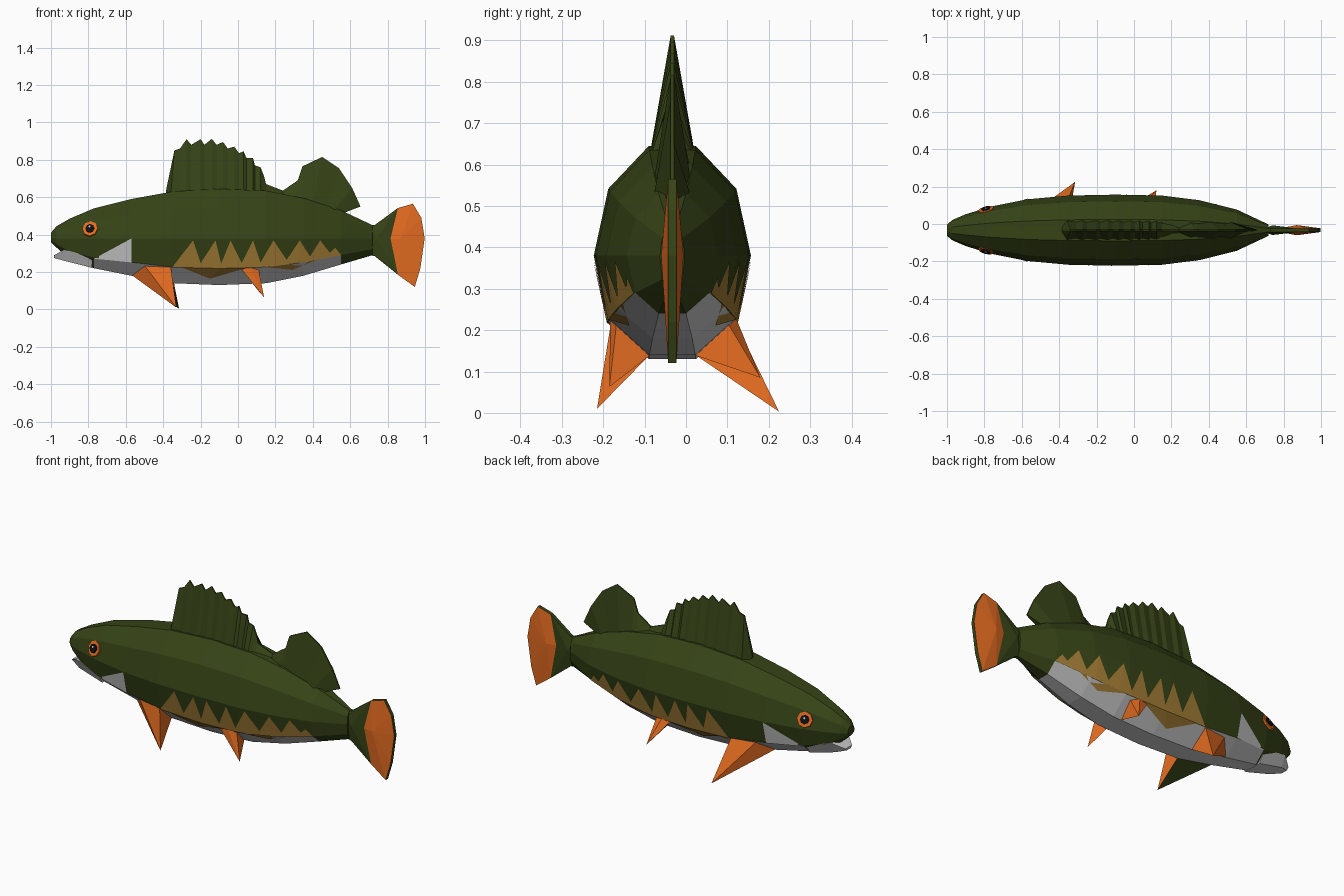
import bpy, bmesh, math
from mathutils import Vector

if "Cube" in bpy.data.objects:
    bpy.data.objects.remove(bpy.data.objects["Cube"])

CY = -0.033   # body centre line in y
MID = 0.38    # height of the lateral line


def material(name, rgb):
    m = bpy.data.materials.new(name)
    m.diffuse_color = (*rgb, 1)
    m.use_nodes = True
    m.node_tree.nodes["Principled BSDF"].inputs["Base Color"].default_value = m.diffuse_color
    return m


GREEN = material("olive_green", (0.036, 0.056, 0.008))
ORANGE = material("fin_orange", (0.78, 0.15, 0.015))
YELLOW = material("stripe_yellow", (0.36, 0.20, 0.035))
BLACK = material("pupil_black", (0.005, 0.005, 0.006))


def make(name, verts, faces, mats=(), slots=None, fix=False):
    me = bpy.data.meshes.new(name)
    me.from_pydata([(x, y + CY, z) for x, y, z in verts], [], faces)
    for m in mats:
        me.materials.append(m)
    if slots:
        me.polygons.foreach_set("material_index", slots)
    if fix:
        bm = bmesh.new()
        bm.from_mesh(me)
        bmesh.ops.recalc_face_normals(bm, faces=bm.faces)
        bm.to_mesh(me)
        bm.free()
    ob = bpy.data.objects.new(name, me)
    bpy.context.collection.objects.link(ob)
    return ob


# Body stations: x, half width, top z, bottom z
ST = [(-1, .03, .41, .36), (-.97, .055, .445, .33), (-.9, .085, .485, .27),
      (-.77, .125, .54, .22), (-.57, .165, .59, .18), (-.35, .185, .63, .14),
      (-.1, .19, .645, .13), (.15, .185, .635, .14), (.35, .16, .595, .18),
      (.55, .11, .53, .24), (.72, .03, .45, .29)]


def station(x):
    for a, b in zip(ST, ST[1:]):
        if x <= b[0]:
            t = (x - a[0]) / (b[0] - a[0])
            return [p + (q - p) * t for p, q in zip(a, b)][1:]
    return ST[-1][1:]


def half_ring(x):
    w, t, b = station(x)
    return [(.3 * w, t), (.815 * w, MID + .61 * (t - MID)), (w, MID),
            (.815 * w, MID + .64 * (b - MID)), (.3 * w, b)]


def skin_y(x, z):
    h = half_ring(x)
    for (y0, z0), (y1, z1) in zip(h, h[1:]):
        if z >= z1 - 1e-6:
            return y0 + (y1 - y0) * (z - z0) / (z1 - z0)
    return h[-1][0]


# Body and belly share one ten-sided loft
verts, green, grey = [], [], []
for x, *_ in ST:
    h = half_ring(x)
    verts += [(x, y, z) for y, z in h] + [(x, -y, z) for y, z in reversed(h)]
for k in range(len(ST) - 1):
    for i in range(10):
        j = (i + 1) % 10
        f = (k * 10 + i, k * 10 + 10 + i, k * 10 + 10 + j, k * 10 + j)
        under = i in (3, 4, 5) and 3 <= k <= 8 or i == 4 and k == 2
        (grey if under else green).append(f)
n = len(verts)
green += [tuple(range(10)), tuple(range(n - 1, n - 11, -1))]
make("body", verts, green, [GREEN])
make("belly", verts, grey)

# Lower jaw wedge
jaw = []
for x, w, t, b in [(-.985, .03, .288, .275), (-.93, .072, .32, .26), (-.78, .09, .28, .222)]:
    jaw += [(x, w, t), (x, .6 * w, b), (x, -.6 * w, b), (x, -w, t)]
jf = [(k + i, k + (i + 1) % 4, k + 4 + (i + 1) % 4, k + 4 + i) for k in (0, 4) for i in range(4)]
make("lower_jaw", jaw, jf + [(0, 1, 2, 3), (8, 9, 10, 11)], fix=True)


# Flat markings laid on the skin of both flanks
def marking(name, polys, mats=()):
    v, f = [], []
    for s in (-1, 1):
        for p in polys:
            q = [(x, s * (skin_y(x, z) + .004), z - .001) for x, z in p]
            a = sum(p[i - 1][0] * p[i][1] - p[i][0] * p[i - 1][1] for i in range(len(p)))
            idx = list(range(len(v), len(v) + len(q)))
            f.append(idx if a * s < 0 else idx[::-1])
            v += q
    make(name, v, f, mats)


marking("gill_patch", [[(-.77, .272), (-.57, .38), (-.57, .252)]])
valleys = [-.35, -.2, -.09, .02, .12, .26, .385, .49, .55]
peaks = [-.24, -.12, -.04, .08, .19, .33, .44, .52]
low = lambda x: half_ring(x)[3][1]
teeth = []
for i, p in enumerate(peaks):
    l, r = valleys[i], valleys[i + 1]
    zl = low(l) + (.025 if i else .002)
    zr = low(r) + (.025 if i < 7 else .002)
    top = .37 if i < 7 else .33
    teeth += [[(l, low(l)), (l, zl), (p, top), (p, low(p))],
              [(p, low(p)), (p, top), (r, zr), (r, low(r))]]
teeth += [[(-.3, low(-.3)), (-.15, .165), (-.1, low(-.1))],
          [(-.1, low(-.1)), (-.15, .165), (.05, low(.05))],
          [(.15, low(.15)), (.29, .212), (.42, low(.42))]]
marking("flank_stripes", teeth, [YELLOW])


# Wedge-shaped dorsal fins: (base x, tip x, tip z)
def dorsal(name, pts, width):
    v, f = [], []
    m = len(pts)
    for i, (xb, xt, zt) in enumerate(pts):
        w = width * (1 if i % 2 else .84) * min(1, .5 + min(i, m - 1 - i) / 2)
        zb = station(xb)[1] - .02
        v += [(xb, w, zb), (xt, .004, zt), (xt, -.004, zt), (xb, -w, zb)]
    for k in range(0, 4 * m - 4, 4):
        f += [(k + i, k + (i + 1) % 4, k + 4 + (i + 1) % 4, k + 4 + i) for i in range(4)]
    make(name, v, f + [(0, 1, 2, 3), tuple(range(4 * m - 4, 4 * m))], [GREEN], fix=True)


spines = [(-.385, .635), (-.34, .85), (-.31, .86), (-.275, .91), (-.25, .88), (-.2, .91),
          (-.18, .88), (-.14, .912), (-.115, .88), (-.08, .895), (-.055, .86), (-.02, .87),
          (.005, .835), (.03, .845), (.045, .81), (.08, .81), (.09, .77), (.12, .76),
          (.14, .71), (.15, .67), (.24, .635)]
dorsal("front_dorsal_fin", [(-.36 if i == 1 else x, x, z) for i, (x, z) in enumerate(spines)], .055)
dorsal("rear_dorsal_fin", [(.24, .24, .635), (.30, .32, .69), (.33, .345, .765), (.40, .45, .815),
                           (.47, .54, .755), (.51, .61, .65), (.55, .655, .55)], .045)


# Tail plates: thin rim with a raised ridge on each side
def plate(name, outline, centre, rim, ridge, mats):
    m = len(outline)
    v = [(x, s * rim, z) for s in (1, -1) for x, z in outline]
    v += [(centre[0], s * ridge, centre[1]) for s in (1, -1)]
    f, sl = [], []
    for i in range(m):
        j = (i + 1) % m
        f += [(i, j, 2 * m), (m + j, m + i, 2 * m + 1), (i, m + i, m + j, j)]
        sl += [0, 0, len(mats) - 1]
    make(name, v, f, mats, sl, fix=True)


plate("tail_base", [(.70, .45), (.73, .45), (.855, .542), (.87, .38), (.855, .185), (.73, .285), (.70, .29)],
      (.74, .38), .010, .026, [GREEN])
plate("tail_fin", [(.855, .542), (.935, .565), (.98, .49), (.998, .38), (.975, .22), (.945, .12),
                   (.855, .185), (.78, .38)], (.87, .38), .010, .027, [ORANGE, GREEN])


# Paired fins: four-cornered base tapering to a tip, green underneath
def paired_fin(name, base, tips):
    for side, s, tip in (("left", -1, tips[0]), ("right", 1, tips[1])):
        v = [(x, s * (skin_y(x, z) - .005), z) for x, z in base] + [tip]
        f = [(0, 1, 4), (1, 2, 4), (2, 3, 4), (3, 0, 4), (3, 2, 1, 0)]
        make(f"{side}_{name}", v, f, [ORANGE, GREEN], [0, 0, 0, 1, 0], fix=True)


paired_fin("pectoral_fin", [(-.57, .185), (-.5, .235), (-.36, .232), (-.35, .142)],
           [(-.33, -.182, .01), (-.315, .258, .003)])
paired_fin("pelvic_fin", [(.01, .225), (.06, .238), (.11, .215), (.10, .14)],
           [(.14, -.152, .063), (.12, .213, .085)])

# Eyes: octagonal iris, pupil and glint
for side, s in (("left", -1), ("right", 1)):
    c = Vector((-.79, s * skin_y(-.79, .43), .43))
    nrm = Vector((-.25, s, .38)).normalized()
    u = nrm.cross(Vector((0, 0, 1))).normalized()
    w = u.cross(nrm)
    for part, r, d, mats, off in (("iris", .042, .007, [ORANGE], 0), ("pupil", .024, .013, [BLACK], 0),
                                  ("glint", .006, .017, [], .008)):
        pts = []
        for depth, rr in ((-.02, r * 1.05), (d, r)):
            o = c + nrm * depth + w * off
            pts += [o + u * rr * math.cos(a * math.pi / 4) + w * rr * math.sin(a * math.pi / 4) for a in range(8)]
        f = [(i, (i + 1) % 8, 8 + (i + 1) % 8, 8 + i) for i in range(8)]
        make(f"{side}_eye_{part}", pts, f + [tuple(range(8)), tuple(range(8, 16))], mats, fix=True)
